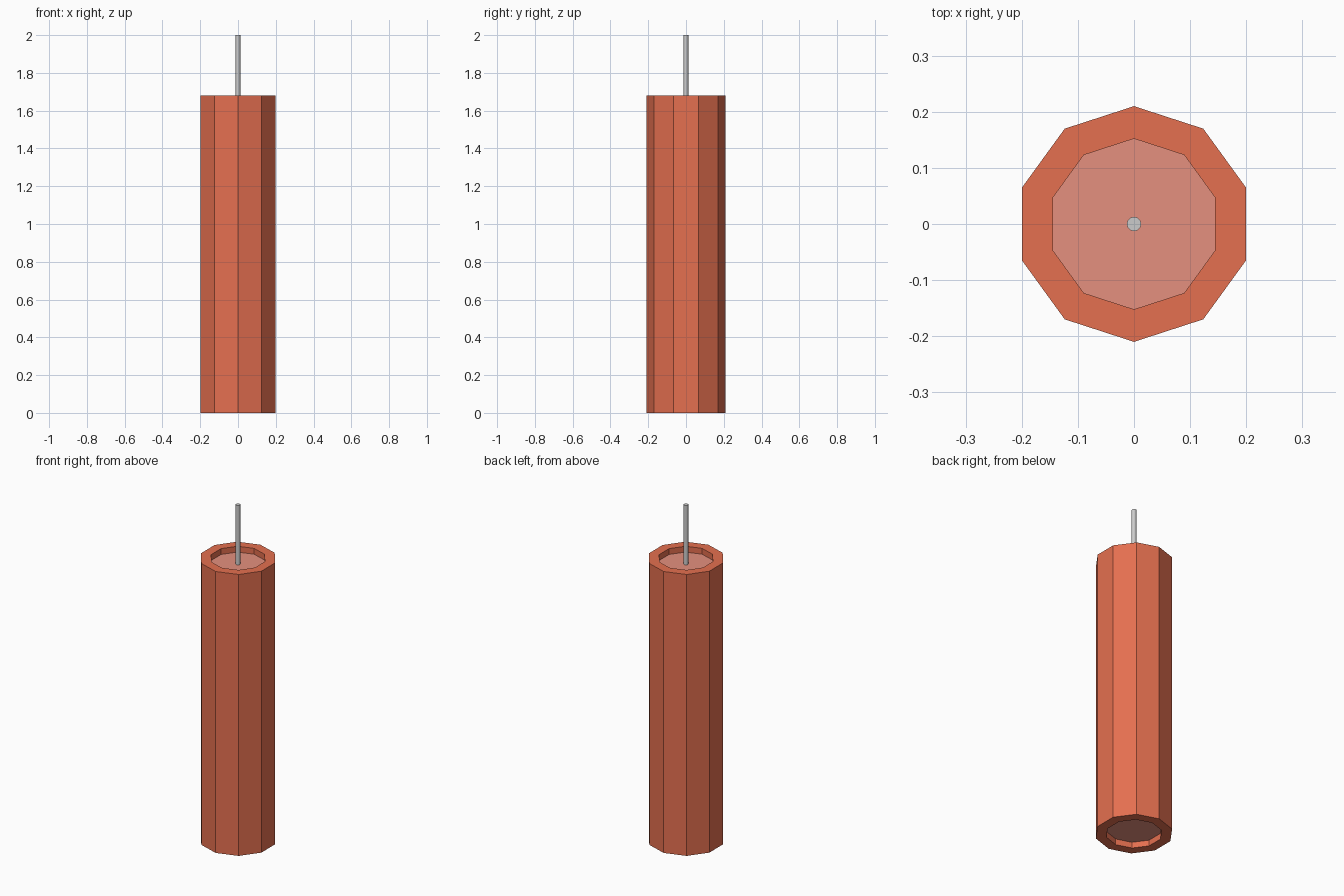
import bpy
from math import pi, sin, cos

if "Cube" in bpy.data.objects:
    bpy.data.objects.remove(bpy.data.objects["Cube"])

SIDES = 10
R_OUT, R_IN = 0.21, 0.152
HEIGHT, RECESS = 1.68, 0.035


def material(name, color):
    m = bpy.data.materials.new(name)
    m.diffuse_color = (*color, 1)
    m.use_nodes = True
    m.node_tree.nodes["Principled BSDF"].inputs["Base Color"].default_value = m.diffuse_color
    return m


def lathe(name, profile, sides, mat=None, closed=False):
    """Sweep (radius, z) points round z; open profiles are capped at both ends."""
    n = len(profile)
    verts = [(r * cos(pi / 2 + 2 * pi * i / sides), r * sin(pi / 2 + 2 * pi * i / sides), z)
             for r, z in profile for i in range(sides)]
    faces = []
    for k in range(n if closed else n - 1):
        a, b = k * sides, (k + 1) % n * sides
        for i in range(sides):
            j = (i + 1) % sides
            faces.append((a + i, a + j, b + j, b + i))
    if not closed:
        faces.append(tuple(reversed(range(sides))))
        faces.append(tuple(range((n - 1) * sides, n * sides)))
    mesh = bpy.data.meshes.new(name)
    mesh.from_pydata(verts, [], faces)
    mesh.update()
    obj = bpy.data.objects.new(name, mesh)
    bpy.context.collection.objects.link(obj)
    if mat:
        mesh.materials.append(mat)
    return obj


red = material("red_paper", (0.78, 0.16, 0.08))
pink = material("pink_filling", (0.78, 0.28, 0.21))

# Ten-sided outer tube, open at both ends
lathe("outer_tube", [(R_OUT, 0), (R_OUT, HEIGHT), (R_IN, HEIGHT), (R_IN, 0)],
      SIDES, red, closed=True)

# Filling, recessed at top and bottom and set slightly into the tube wall
lathe("filling", [(R_IN + 0.01, RECESS), (R_IN + 0.01, HEIGHT - RECESS)], SIDES, pink)

# Thin flat-sided fuse standing on the filling
lathe("fuse", [(0.013, HEIGHT - RECESS), (0.013, 2.0)], 12)
